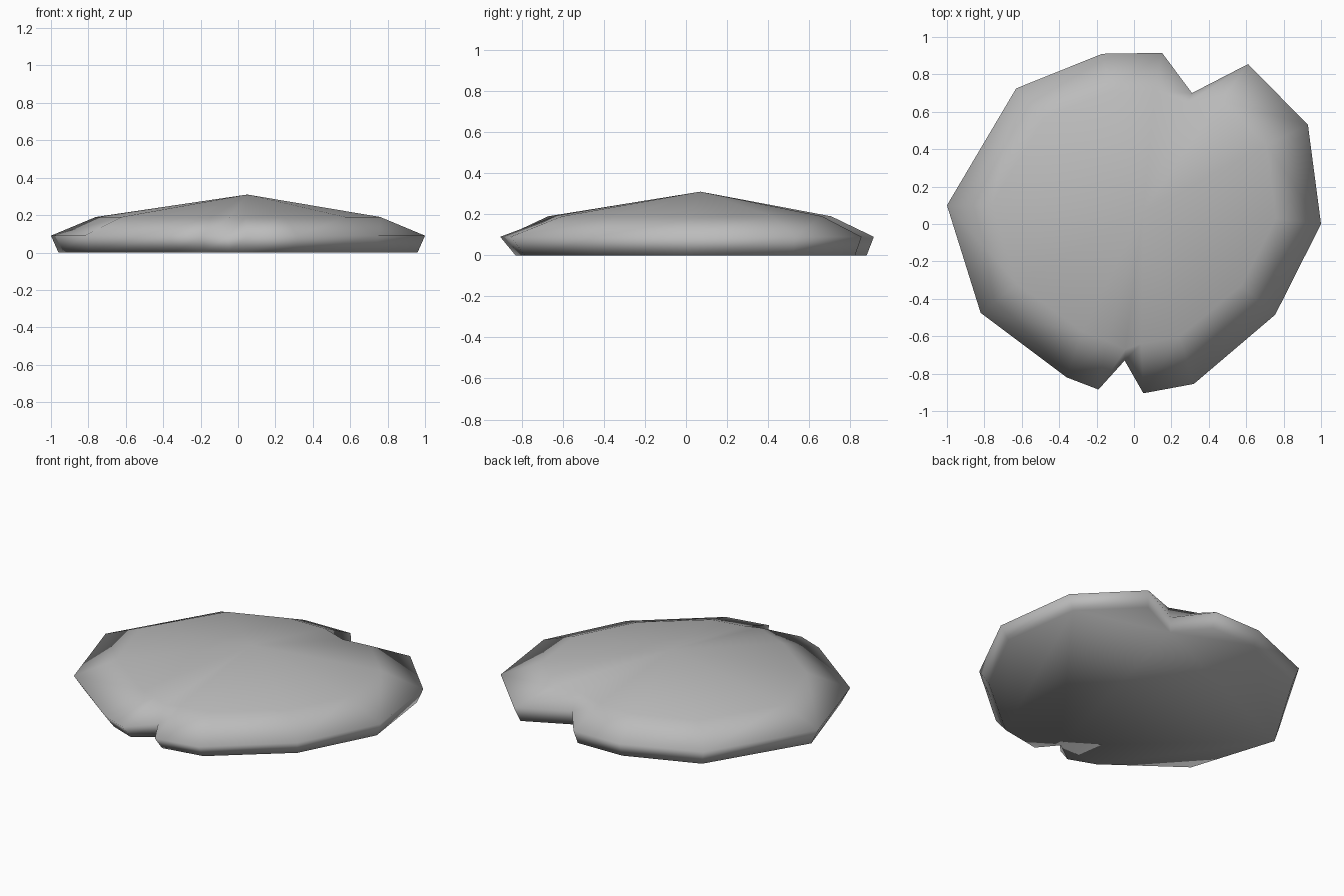
import bpy
import bmesh

cube = bpy.data.objects.get("Cube")
if cube:
    bpy.data.objects.remove(cube, do_unlink=True)

# Widest outline, counter-clockwise, with a notch at the back and the front
outline = [(1, 0), (0.93, 0.53), (0.61, 0.855), (0.31, 0.70), (0.15, 0.915),
           (-0.17, 0.91), (-0.63, 0.725), (-1, 0.10), (-0.82, -0.475),
           (-0.36, -0.82), (-0.19, -0.885), (-0.05, -0.73), (0.05, -0.905),
           (0.32, -0.855), (0.755, -0.485)]
notches = {3, 11}

bm = bmesh.new()


def ring(scale_x, scale_y, shift_y, z, notch_scale):
    """Scaled copy of the outline at one height; notch points scale apart."""
    verts = []
    for i, (x, y) in enumerate(outline):
        if i in notches:
            co = (x * notch_scale, y * notch_scale, z)
        else:
            co = (x * scale_x, y * scale_y + shift_y, z)
        verts.append(bm.verts.new(co))
    return verts


# Base, widest rim and shoulder
base = ring(0.96, 0.94, 0.02, 0, 0.98)
rim = ring(1, 1, 0, 0.09, 1)
shoulder = ring(0.76, 0.74, 0.03, 0.19, 0.92)
apex = bm.verts.new((0.05, 0.07, 0.31))

count = len(outline)
for i in range(count):
    j = (i + 1) % count
    for low, high in ((base, rim), (rim, shoulder)):
        bm.faces.new((low[i], low[j], high[j], high[i]))
    bm.faces.new((shoulder[i], shoulder[j], apex))
bm.faces.new(base[::-1])

for face in bm.faces:
    face.smooth = True

mesh = bpy.data.meshes.new("flat_rock")
bm.to_mesh(mesh)
bm.free()
rock = bpy.data.objects.new("flat_rock", mesh)
bpy.context.collection.objects.link(rock)

# Stone colour
stone = bpy.data.materials.new("stone_grey")
stone.use_nodes = True
grey = (0.5, 0.5, 0.5, 1)
stone.diffuse_color = grey
stone.node_tree.nodes["Principled BSDF"].inputs["Base Color"].default_value = grey
mesh.materials.append(stone)
